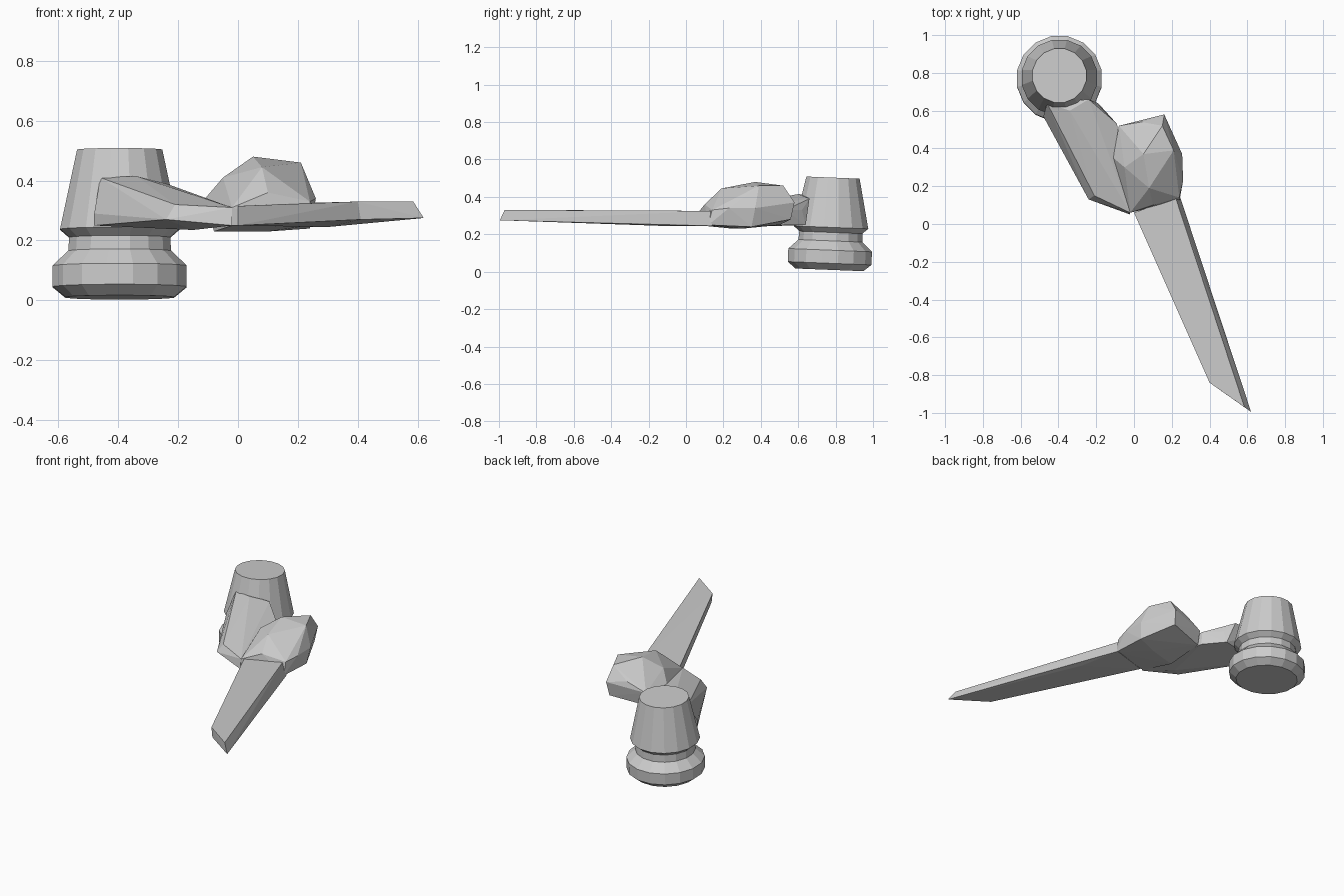
import bpy, bmesh
from math import cos, sin, pi

if "Cube" in bpy.data.objects:
    bpy.data.objects.remove(bpy.data.objects["Cube"])


def finish(name, bm):
    bmesh.ops.recalc_face_normals(bm, faces=bm.faces[:])
    mesh = bpy.data.meshes.new(name)
    bm.to_mesh(mesh)
    bm.free()
    obj = bpy.data.objects.new(name, mesh)
    bpy.context.collection.objects.link(obj)
    return obj


def hull(name, points):
    """Faceted solid wrapped around a handful of corner points."""
    bm = bmesh.new()
    for p in points:
        bm.verts.new(p)
    bmesh.ops.convex_hull(bm, input=bm.verts[:])
    bmesh.ops.delete(bm, geom=[v for v in bm.verts if not v.link_faces], context='VERTS')
    return finish(name, bm)


def lathe(name, cx, cy, profile, sides, tilt):
    """Turned solid whose rings lean slightly down towards the back."""
    bm = bmesh.new()
    rings = []
    for r, z in profile:
        ring = []
        for i in range(sides):
            a = 2 * pi * (i + 0.5) / sides
            ring.append(bm.verts.new((cx + r * cos(a), cy + tilt * (z - 0.1) + r * sin(a),
                                      z - tilt * r * sin(a))))
        rings.append(ring)
    for a, b in zip(rings, rings[1:]):
        for i in range(sides):
            j = (i + 1) % sides
            bm.faces.new((a[i], a[j], b[j], b[i]))
    bm.faces.new(rings[0][::-1])
    bm.faces.new(rings[-1])
    return finish(name, bm)


# Turned cup with a grooved foot
cup = lathe("turned_cup", -0.395, 0.77,
            [(0.185, 0.01), (0.228, 0.045), (0.228, 0.115), (0.175, 0.165),
             (0.172, 0.21), (0.203, 0.237), (0.145, 0.503)], 16, 0.04)

# Arm from the cup down to the elbow
arm = hull("arm", [
    (-0.46, 0.64, 0.41), (-0.34, 0.60, 0.415), (-0.24, 0.66, 0.39),
    (-0.48, 0.57, 0.25), (-0.48, 0.57, 0.29), (-0.18, 0.62, 0.33), (-0.19, 0.64, 0.25),
    (-0.24, 0.13, 0.27), (-0.21, 0.15, 0.32), (-0.02, 0.05, 0.25),
    (-0.02, 0.06, 0.31), (-0.09, 0.53, 0.33), (-0.09, 0.52, 0.25), (-0.15, 0.2, 0.235)])

# Raised faceted hub
hub = hull("hub", [
    (0.05, 0.37, 0.48), (0.21, 0.39, 0.46), (0.15, 0.52, 0.46), (0.16, 0.58, 0.37),
    (0.08, 0.19, 0.445), (-0.05, 0.30, 0.41), (-0.11, 0.35, 0.34), (0.10, 0.10, 0.36),
    (0.24, 0.14, 0.33), (0.26, 0.23, 0.34), (0.255, 0.37, 0.34), (-0.08, 0.52, 0.34),
    (0.04, 0.54, 0.39), (0.24, 0.12, 0.25), (0.24, 0.35, 0.24), (0.15, 0.56, 0.28),
    (-0.08, 0.50, 0.25), (-0.02, 0.06, 0.25), (-0.02, 0.06, 0.31),
    (-0.08, 0.25, 0.23), (0.10, 0.30, 0.23)])

# Long tapering blade with a slanted tip
blade = hull("blade", [
    (0.0, 0.06, 0.315), (0.22, 0.14, 0.325), (0.0, 0.06, 0.25), (0.245, 0.14, 0.245),
    (0.30, -0.13, 0.245), (0.40, -0.84, 0.33), (0.585, -0.97, 0.33),
    (0.41, -0.845, 0.27), (0.62, -0.995, 0.275)])

# Merge the parts into one solid so no faces hide inside
for part in (hub, blade, cup):
    mod = arm.modifiers.new("join_" + part.name, 'BOOLEAN')
    mod.operation = 'UNION'
    mod.solver = 'EXACT'
    mod.object = part
    bpy.context.view_layer.objects.active = arm
    bpy.ops.object.modifier_apply(modifier=mod.name)
    bpy.data.objects.remove(part)
arm.name = "lever_with_cup"
